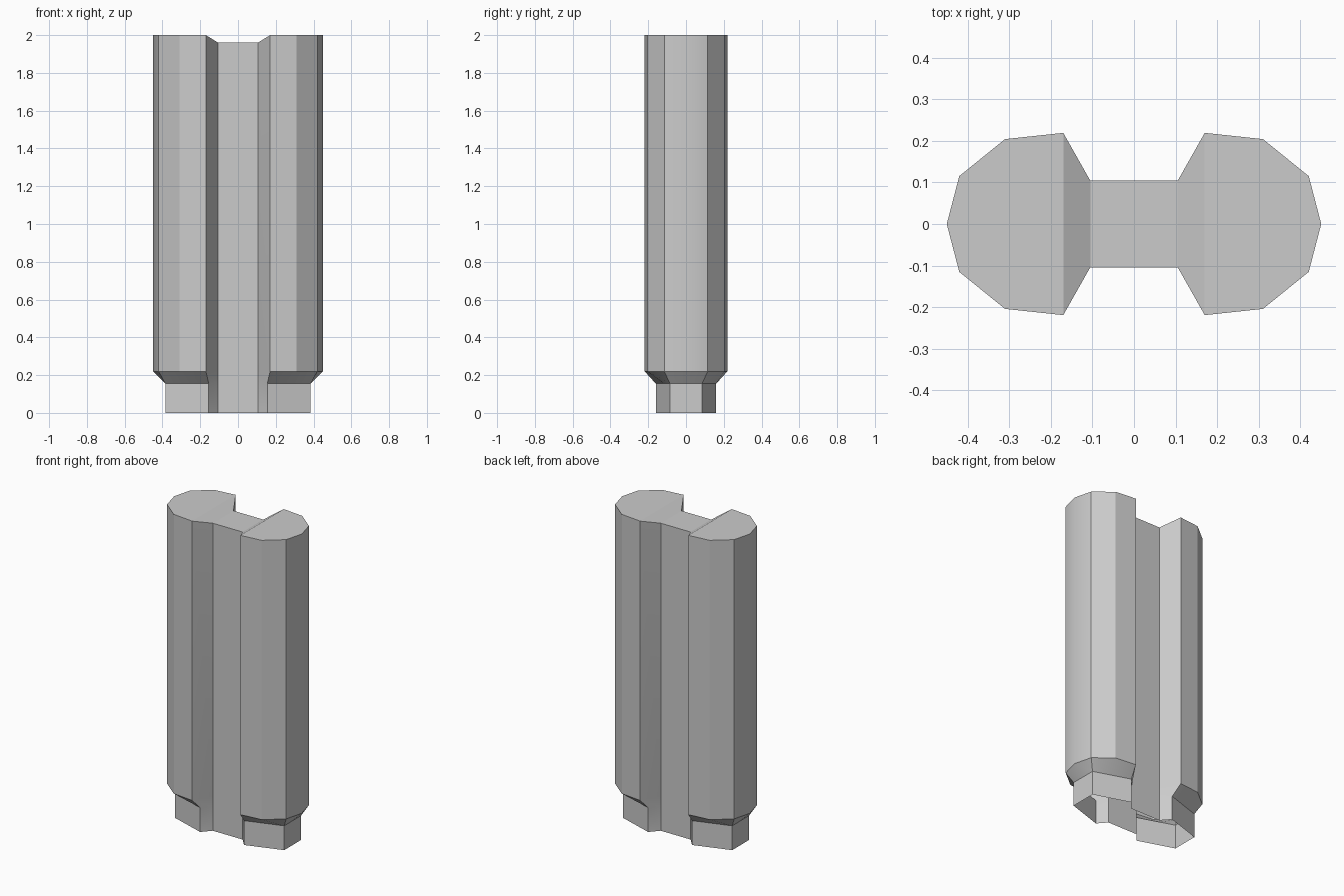
import bpy, bmesh, math

cube = bpy.data.objects.get("Cube")
if cube:
    bpy.data.objects.remove(cube, do_unlink=True)

grey = bpy.data.materials.new("plain_grey")
grey.use_nodes = True
colour = (0.6, 0.6, 0.6, 1)
grey.diffuse_color = colour
grey.node_tree.nodes["Principled BSDF"].inputs["Base Color"].default_value = colour

# Quarter outlines, from the outer tip to the corner of the web
BODY = [(0.45, 0), (0.42, 0.115), (0.31, 0.204), (0.17, 0.219), (0.105, 0.104)]
FOOT = [(0.385, 0), (0.385, 0.085), (0.29, 0.116), (0.155, 0.16), (0.105, 0.104)]


def ring(bm, quarter, z, web_z=None):
    """Mirror a quarter outline into a closed ring of vertices."""
    half = quarter + [(-x, y) for x, y in reversed(quarter)]
    outline = half + [(x, -y) for x, y in reversed(half[1:-1])]
    web_x = quarter[-1][0]
    return [bm.verts.new((x, y, web_z if web_z and abs(x) <= web_x else z))
            for x, y in outline]


bm = bmesh.new()
rings = [ring(bm, BODY, 2, 1.96), ring(bm, BODY, 0.22),
         ring(bm, FOOT, 0.155), ring(bm, FOOT, 0)]

# Side walls, chamfer and foot walls; the underside stays open
for a, b in zip(rings, rings[1:]):
    for i in range(len(a)):
        j = (i + 1) % len(a)
        bm.faces.new((a[i], b[i], b[j], a[j]))

# Top: two flat lobes, two slopes and the sunken web
t = rings[0]
bm.faces.new(t[15:] + t[:4])
bm.faces.new(t[6:13])
bm.faces.new((t[3], t[4], t[14], t[15]))
bm.faces.new((t[4], t[5], t[13], t[14]))
bm.faces.new((t[5], t[6], t[12], t[13]))

mesh = bpy.data.meshes.new("twin_column")
bm.to_mesh(mesh)
bm.free()
mesh.materials.append(grey)
column = bpy.data.objects.new("twin_column", mesh)
bpy.context.collection.objects.link(column)

bpy.ops.object.select_all(action="DESELECT")
column.select_set(True)
bpy.context.view_layer.objects.active = column
bpy.ops.object.shade_smooth_by_angle(angle=math.radians(30))
